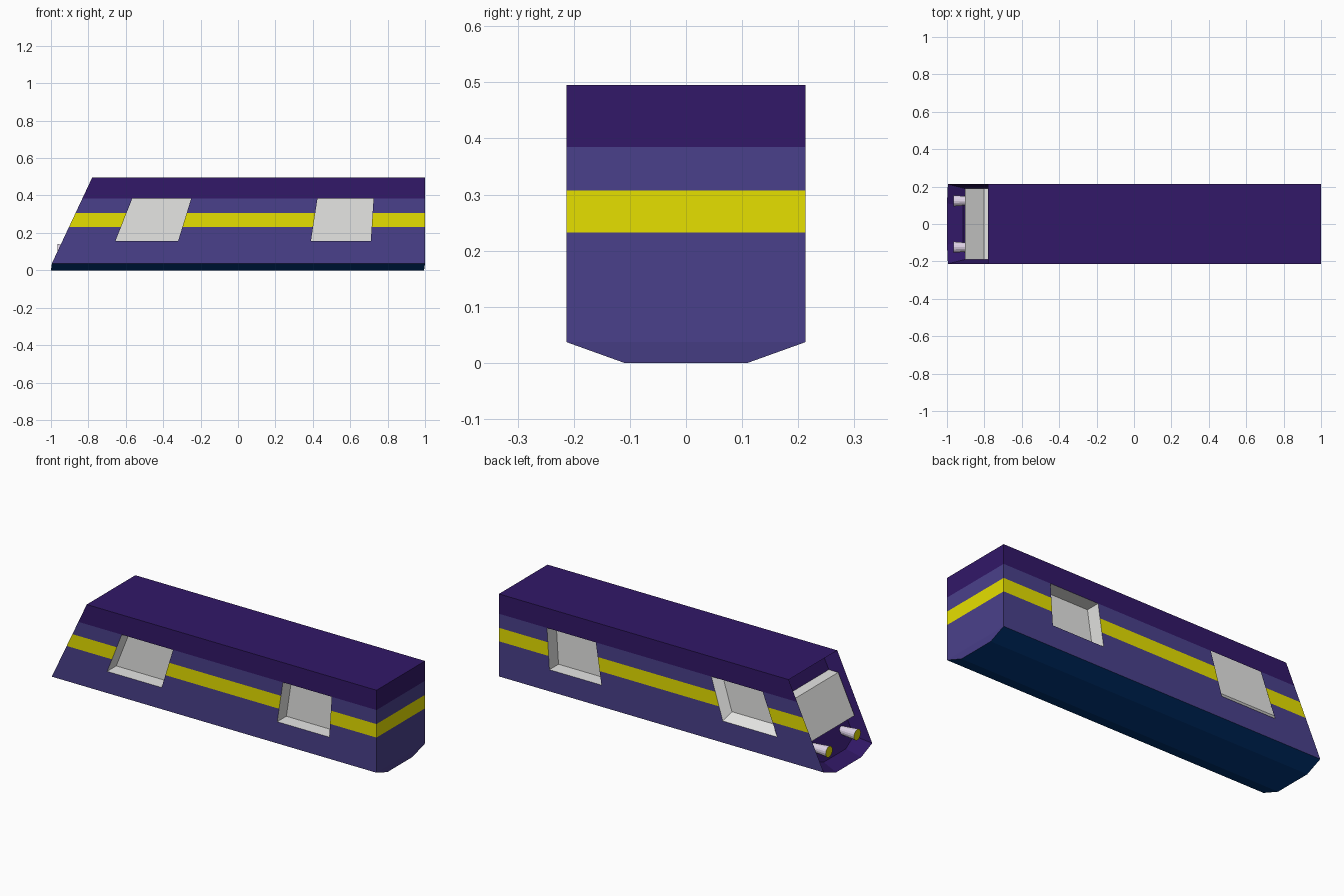
import bpy, bmesh, math
from mathutils import Matrix

if "Cube" in bpy.data.objects:
    bpy.data.objects.remove(bpy.data.objects["Cube"])


def srgb(h):
    c = [int(h[i:i + 2], 16) / 255 for i in (0, 2, 4)]
    return [v / 12.92 if v < 0.04045 else ((v + 0.055) / 1.055) ** 2.4 for v in c] + [1]


def material(name, h):
    m = bpy.data.materials.new(name)
    m.diffuse_color = srgb(h)
    m.use_nodes = True
    m.node_tree.nodes["Principled BSDF"].inputs["Base Color"].default_value = m.diffuse_color
    return m


ROOF = material("dark purple", "321868")
SIDE = material("purple", "4A408B")
YELLOW = material("yellow", "E6E000")
NAVY = material("navy", "00397F")
GLASS = material("light grey", "E6E6E4")
LAMP = material("pale lavender", "E4D8EC")


def make(name, bm, mats):
    bmesh.ops.recalc_face_normals(bm, faces=bm.faces)
    me = bpy.data.meshes.new(name)
    bm.to_mesh(me)
    bm.free()
    for m in mats:
        me.materials.append(m)
    ob = bpy.data.objects.new(name, me)
    bpy.context.collection.objects.link(ob)
    return ob


def prism(name, profile, y0, y1, mat, shear=(0, 0)):
    """Extrude an (x, z) profile from y0 to y1; shear is the (x, z) drift per unit of y."""
    bm = bmesh.new()
    a, b = ([bm.verts.new((x + shear[0] * (y - 0.213), y, z + shear[1] * (y - 0.213))) for x, z in profile]
            for y in (y0, y1))
    n = len(profile)
    bm.faces.new(a)
    bm.faces.new(b[::-1])
    for i in range(n):
        bm.faces.new((a[i], a[(i + 1) % n], b[(i + 1) % n], b[i]))
    return make(name, bm, [mat])


def nose(z):
    return -1 if z <= 0 else -0.995 + 0.215 * (z - 0.037) / 0.458


# Body: cross-section levels (half width, z) with colour bands between them
levels = [(0.11, 0), (0.213, 0.037), (0.213, 0.232), (0.213, 0.307), (0.213, 0.385), (0.213, 0.495)]
bands = [1, 1, 2, 1, 0]
DEPTH, SHRINK = 0.085, 0.885
bm = bmesh.new()


def ring(point):
    return [[bm.verts.new(point(s * w, z)) for w, z in levels] for s in (-1, 1)]


def inner(y, z):
    zi = 0.2475 + (z - 0.2475) * SHRINK
    return nose(zi) + DEPTH, y * SHRINK, zi


tail = ring(lambda y, z: (0.995 if z == 0 else 1, y, z))
front = ring(lambda y, z: (nose(z), y, z))
recess = ring(inner)


def quad(a, b, c, d, mat):
    bm.faces.new((a, b, c, d)).material_index = mat


for i, band in enumerate(bands):
    quad(tail[0][i], tail[1][i], tail[1][i + 1], tail[0][i + 1], band)
    quad(recess[0][i], recess[1][i], recess[1][i + 1], recess[0][i + 1], 0)
    for s in (0, 1):
        quad(front[s][i], tail[s][i], tail[s][i + 1], front[s][i + 1], 3 if i == 0 else band)
        quad(front[s][i], recess[s][i], recess[s][i + 1], front[s][i + 1], 0)
for i, mat in ((0, 3), (5, 0)):
    quad(front[0][i], front[1][i], tail[1][i], tail[0][i], mat)
    quad(front[0][i], front[1][i], recess[1][i], recess[0][i], 0)
body = make("car_body", bm, [ROOF, SIDE, YELLOW, NAVY, GLASS])

# Recessed side windows: (profile, x shift on the left side, left depth, left shear)
windows = [([(-0.655, 0.157), (-0.32, 0.157), (-0.25, 0.385), (-0.565, 0.385)], -0.055, 0.04, (0.7, -1.1)),
           ([(0.39, 0.157), (0.71, 0.157), (0.725, 0.385), (0.425, 0.385)], -0.02, 0.08, (0, 0))]
for k, (prof, shift, depth, shear) in enumerate(windows):
    moved = [(x + shift, z) for x, z in prof]
    for cutter in (prism(f"window_cutter_right_{k + 1}", prof, -0.133, -0.25, GLASS),
                   prism(f"window_cutter_left_{k + 1}", moved, 0.213 - depth, 0.25, GLASS, shear)):
        cutter.hide_render = True
        cutter.hide_set(True)
        mod = body.modifiers.new("window", 'BOOLEAN')
        mod.operation, mod.solver, mod.object = 'DIFFERENCE', 'EXACT', cutter
        mod.material_mode = 'TRANSFER'

# Windshield block inside the nose recess
prism("windshield", [(-0.903, 0.175), (-0.803, 0.388), (-0.735, 0.388), (-0.82, 0.175)], -0.189, 0.189, GLASS)

# Flared headlights with yellow lenses
for s, side in ((1, "left"), (-1, "right")):
    bm = bmesh.new()
    bmesh.ops.create_cone(bm, cap_ends=True, segments=16, radius1=0.02, radius2=0.03, depth=0.12,
                          matrix=Matrix.Translation((-0.906, s * 0.124, 0.11)) @ Matrix.Rotation(-math.pi / 2, 4, 'Y'))
    bm.normal_update()
    for f in bm.faces:
        f.material_index = 1 if f.normal.x < -0.9 else 0
    make(f"headlight_{side}", bm, [LAMP, YELLOW])
